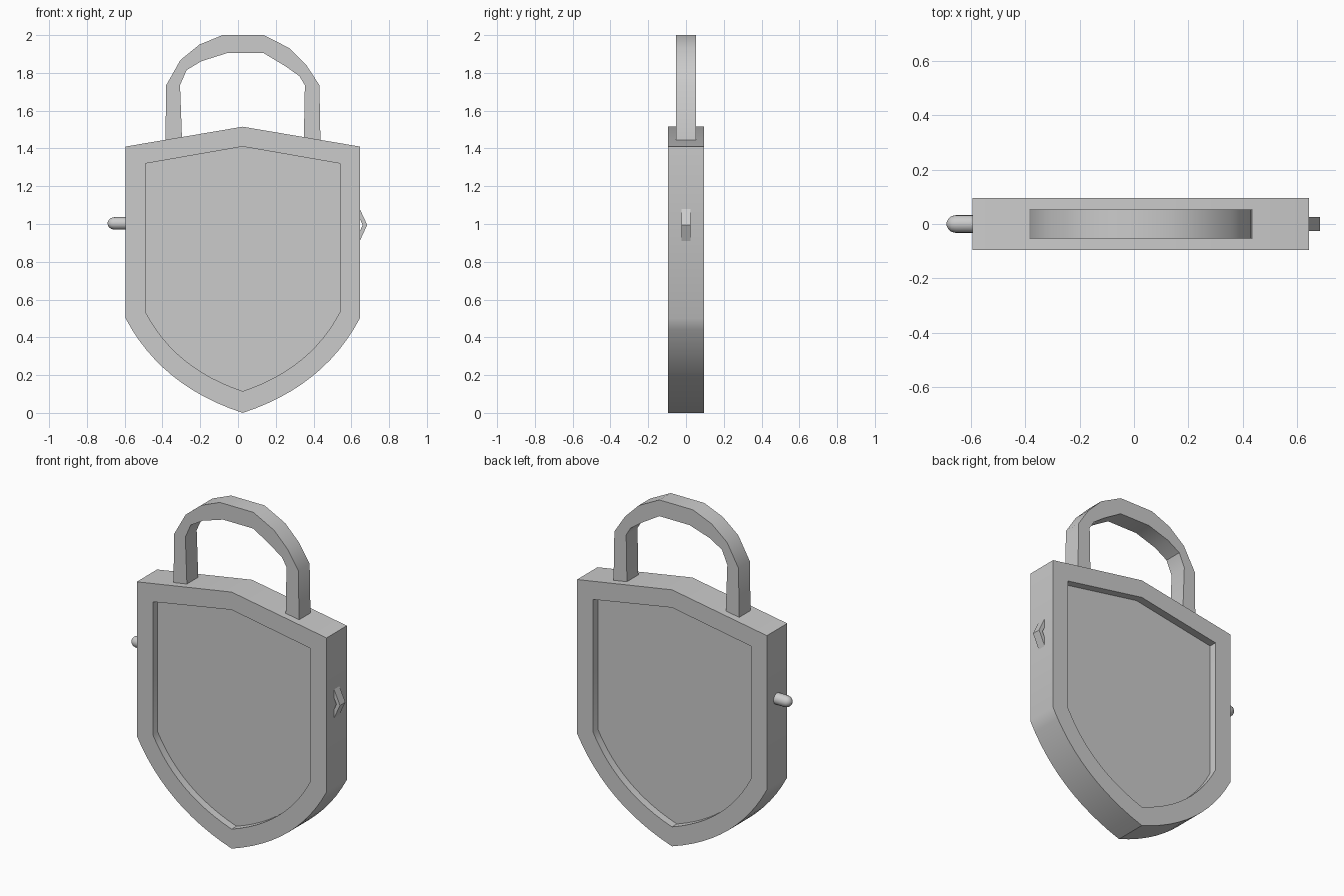
import bpy
import bmesh
from math import cos, sin, pi, radians
from mathutils import Vector

cube = bpy.data.objects.get("Cube")
if cube:
    bpy.data.objects.remove(cube, do_unlink=True)

grey = bpy.data.materials.new("plain grey")
grey.use_nodes = True
grey.diffuse_color = (0.6, 0.6, 0.6, 1)
grey.node_tree.nodes["Principled BSDF"].inputs["Base Color"].default_value = (0.6, 0.6, 0.6, 1)

CENTRE = 0.025


def loft(name, loops):
    """Skin a row of matching closed loops and cap both ends."""
    bm = bmesh.new()
    rings = [[bm.verts.new(p) for p in loop] for loop in loops]
    for a, b in zip(rings, rings[1:]):
        for i in range(len(a)):
            bm.faces.new((a[i - 1], a[i], b[i], b[i - 1]))
    bm.faces.new(rings[0])
    bm.faces.new(rings[-1])
    bmesh.ops.recalc_face_normals(bm, faces=bm.faces)
    mesh = bpy.data.meshes.new(name)
    bm.to_mesh(mesh)
    bm.free()
    mesh.materials.append(grey)
    obj = bpy.data.objects.new(name, mesh)
    bpy.context.collection.objects.link(obj)
    bpy.ops.object.select_all(action="DESELECT")
    obj.select_set(True)
    bpy.context.view_layer.objects.active = obj
    bpy.ops.object.shade_smooth_by_angle(angle=radians(35))
    return obj


def shield(half, peak, shoulder, hip, tip, ctrl, steps=12):
    """Mirrored shield outline with a curved lower edge."""
    start, end, c = Vector((half, hip)), Vector((0, tip)), Vector(ctrl)
    side = [Vector((half, shoulder))]
    for i in range(steps):
        t = i / steps
        side.append(start * (1 - t) ** 2 + c * 2 * t * (1 - t) + end * t * t)
    mirrored = [Vector((-p.x, p.y)) for p in reversed(side)]
    outline = [Vector((0, peak))] + side + [end] + mirrored
    return [(p.x + CENTRE, p.y) for p in outline]


def at_depth(outline, y):
    return [(x, y, z) for x, z in outline]


def band(name, outer, inner, y0, y1):
    """Rectangular strip running between an outer and an inner path."""
    loft(name, [[(a, y0, b), (a, y1, b), (c, y1, d), (c, y0, d)]
                for (a, b), (c, d) in zip(outer, inner)])


# Shield body with a recessed panel on both faces
rim = shield(0.62, 1.515, 1.41, 0.50, 0.0, (0.43, 0.14))
panel = shield(0.515, 1.41, 1.32, 0.535, 0.115, (0.36, 0.235))
loft("shield_body", [at_depth(panel, -0.05), at_depth(panel, -0.095),
                     at_depth(rim, -0.095), at_depth(rim, 0.095),
                     at_depth(panel, 0.095), at_depth(panel, 0.05)])

# Carrying loop on top
outer = [(-0.385, 1.41), (-0.38, 1.735), (-0.305, 1.868), (-0.204, 1.95), (-0.082, 2.0),
         (0.137, 2.0), (0.272, 1.931), (0.362, 1.841), (0.431, 1.735), (0.437, 1.41)]
inner = [(-0.295, 1.41), (-0.307, 1.735), (-0.272, 1.815), (-0.193, 1.862), (-0.06, 1.904),
         (0.137, 1.904), (0.25, 1.836), (0.325, 1.783), (0.354, 1.735), (0.348, 1.41)]
band("top_loop", outer, inner, -0.053, 0.053)

# Small pointed catch on the left side
band("side_catch", [(0.64, 1.09), (0.684, 0.995), (0.64, 0.9)],
     [(0.64, 1.04), (0.66, 0.995), (0.64, 0.95)], -0.025, 0.025)

# Round-ended pin on the right side
profile = [(-0.58, 0.033), (-0.655, 0.033), (-0.672, 0.029), (-0.684, 0.019), (-0.69, 0.006)]
loft("side_pin", [[(x, r * cos(k * pi / 8), 1.003 + r * sin(k * pi / 8)) for k in range(16)]
                  for x, r in profile])
